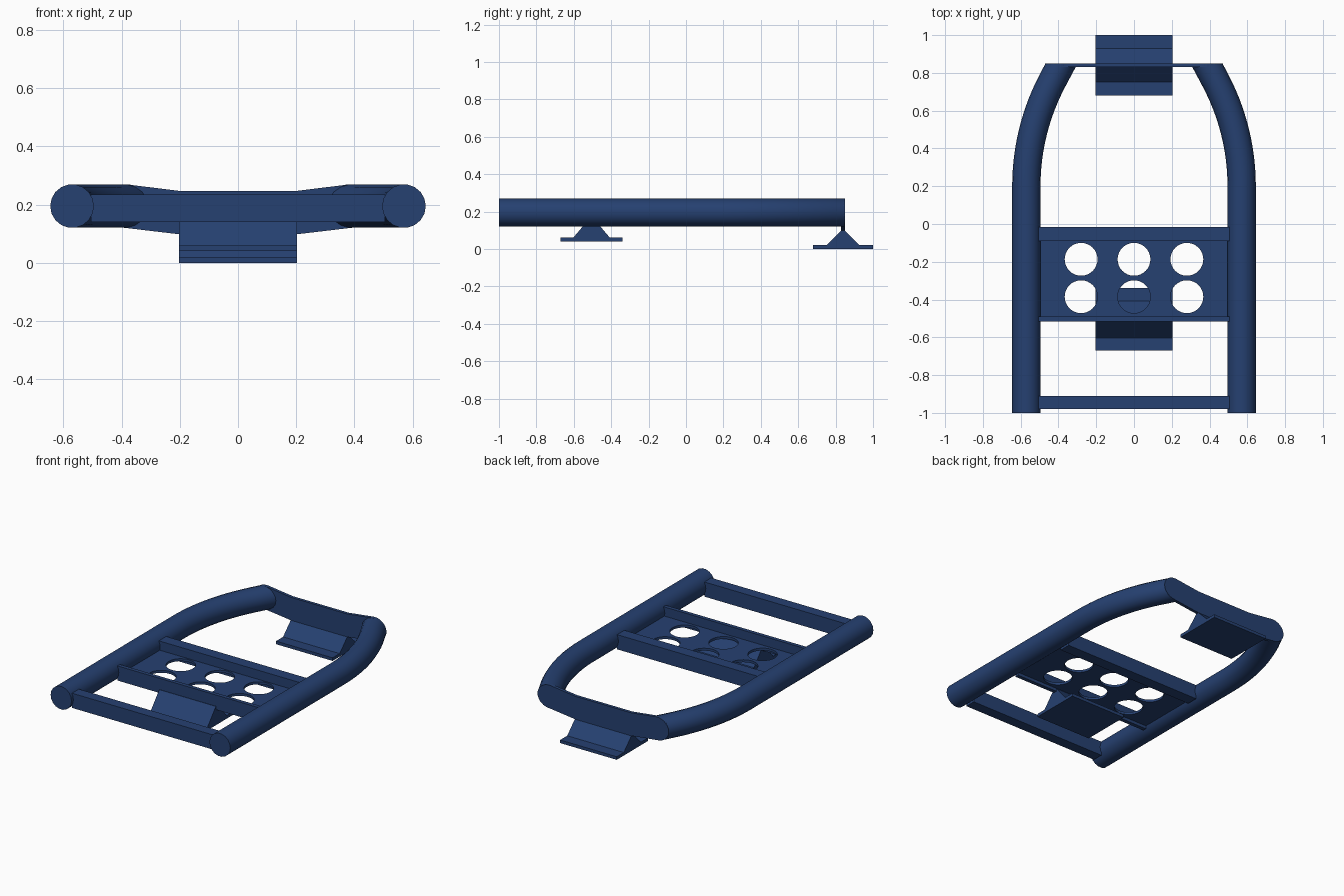
import bpy, bmesh, math
from mathutils import Vector

if "Cube" in bpy.data.objects:
    bpy.data.objects.remove(bpy.data.objects["Cube"])

blue = bpy.data.materials.new("dark blue")
blue.diffuse_color = (0.019, 0.052, 0.165, 1)
blue.use_nodes = True
blue.node_tree.nodes["Principled BSDF"].inputs["Base Color"].default_value = blue.diffuse_color


def finish(name, bm, smooth=False):
    bmesh.ops.recalc_face_normals(bm, faces=bm.faces)
    me = bpy.data.meshes.new(name)
    bm.to_mesh(me)
    bm.free()
    me.materials.append(blue)
    ob = bpy.data.objects.new(name, me)
    bpy.context.collection.objects.link(ob)
    if smooth:
        bpy.ops.object.select_all(action='DESELECT')
        ob.select_set(True)
        bpy.context.view_layer.objects.active = ob
        bpy.ops.object.shade_smooth_by_angle(angle=math.radians(40))
    return ob


def prism(name, pts, offset):
    """Extrude a closed 3D outline by an offset vector."""
    bm = bmesh.new()
    face = bm.faces.new([bm.verts.new(p) for p in pts])
    out = bmesh.ops.extrude_face_region(bm, geom=[face])
    bmesh.ops.translate(bm, vec=offset, verts=[v for v in out["geom"] if isinstance(v, bmesh.types.BMVert)])
    # the starting face stays as the near cap
    return finish(name, bm)


def box(name, x, y0, y1, z0, z1):
    return prism(name, [(-x, y0, z0), (-x, y1, z0), (-x, y1, z1), (-x, y0, z1)], (2 * x, 0, 0))


# Side tubes: straight, then bending inward, cut square at the rear
R, ZC, SIDES, Y_END = 0.075, 0.195, 18, 0.845
BEND, RAD = math.radians(28), 1.2
path = [(0.57, -1.0, 0.0, 1.0)]
for i in range(13):
    a = BEND * i / 12
    path.append((0.57 - RAD * (1 - math.cos(a)), 0.2 + RAD * math.sin(a), a, 1.0))
x_end = path[-1][0] - (Y_END - path[-1][1]) * math.tan(BEND)
path.append((x_end, Y_END, 0.0, 1 / math.cos(BEND)))

for side, label in ((-1, "left"), (1, "right")):
    bm = bmesh.new()
    rings = []
    for x, y, a, stretch in path:
        ring = []
        for k in range(SIDES):
            t = 2 * math.pi * k / SIDES
            d = R * stretch * math.cos(t)
            ring.append(bm.verts.new((side * (x + d * math.cos(a)), y + d * math.sin(a), ZC + R * math.sin(t))))
        rings.append(ring)
    for r0, r1 in zip(rings, rings[1:]):
        for k in range(SIDES):
            n = (k + 1) % SIDES
            bm.faces.new((r0[k], r0[n], r1[n], r1[k]))
    bm.faces.new(rings[0])
    bm.faces.new(rings[-1])
    finish(label + "_side_tube", bm, smooth=True)

# Rear end plate: rounded ends matching the cut tubes, waisted in the middle
half = [(0.2, 0.098)]
for k in range(13):
    t = -math.pi / 2 + math.pi * k / 12
    half.append((x_end + R / math.cos(BEND) * math.cos(t), ZC + R * math.sin(t)))
half.append((0.2, 0.247))
outline = half + [(-x, z) for x, z in reversed(half)]
prism("rear_end_plate", [(x, 0.83, z) for x, z in outline], (0, 0.02, 0))

# Cross bars
box("front_cross_bar", 0.505, -0.98, -0.91, 0.14, 0.235)
box("tray_front_rail", 0.505, -0.515, -0.49, 0.14, 0.235)
box("tray_rear_rail", 0.505, -0.09, -0.015, 0.14, 0.235)

# Recessed tray with six round holes, from a filled flat curve
cu = bpy.data.curves.new("tray_outline", 'CURVE')
cu.dimensions = '2D'
cu.fill_mode = 'BOTH'
cu.extrude = 0.008
loops = [[(-0.505, -0.5), (0.505, -0.5), (0.505, -0.05), (-0.505, -0.05)]]
for cx in (-0.28, 0, 0.28):
    for cy in (-0.385, -0.187):
        loops.append([(cx + 0.087 * math.cos(2 * math.pi * k / 32),
                       cy + 0.087 * math.sin(2 * math.pi * k / 32)) for k in range(32)])
for loop in loops:
    sp = cu.splines.new('POLY')
    sp.points.add(len(loop) - 1)
    for p, (x, y) in zip(sp.points, loop):
        p.co = (x, y, 0, 1)
    sp.use_cyclic_u = True
helper = bpy.data.objects.new("tray_outline", cu)
bpy.context.collection.objects.link(helper)
bpy.context.view_layer.update()
mesh = bpy.data.meshes.new_from_object(helper.evaluated_get(bpy.context.evaluated_depsgraph_get()))
bpy.data.objects.remove(helper)
bm = bmesh.new()
bm.from_mesh(mesh)
bmesh.ops.remove_doubles(bm, verts=bm.verts, dist=1e-5)
bmesh.ops.translate(bm, vec=(0, 0, 0.168), verts=bm.verts)
for f in bm.faces:
    f.smooth = False
finish("perforated_tray", bm)


# Feet: flat pad with a wedge on top
def foot(name, yc, pad, wedge, z0, z_top, top):
    zp = z0 + 0.02
    pts = [(yc - pad, z0), (yc + pad, z0), (yc + pad, zp), (yc + wedge, zp),
           (yc + top, z_top), (yc - top, z_top), (yc - wedge, zp), (yc - pad, zp)]
    prism(name, [(-0.203, y, z) for y, z in pts], (0.406, 0, 0))


foot("middle_foot", -0.505, 0.165, 0.098, 0.04, 0.162, 0.012)
foot("rear_foot", 0.84, 0.16, 0.088, 0.0, 0.1, 0.008)
